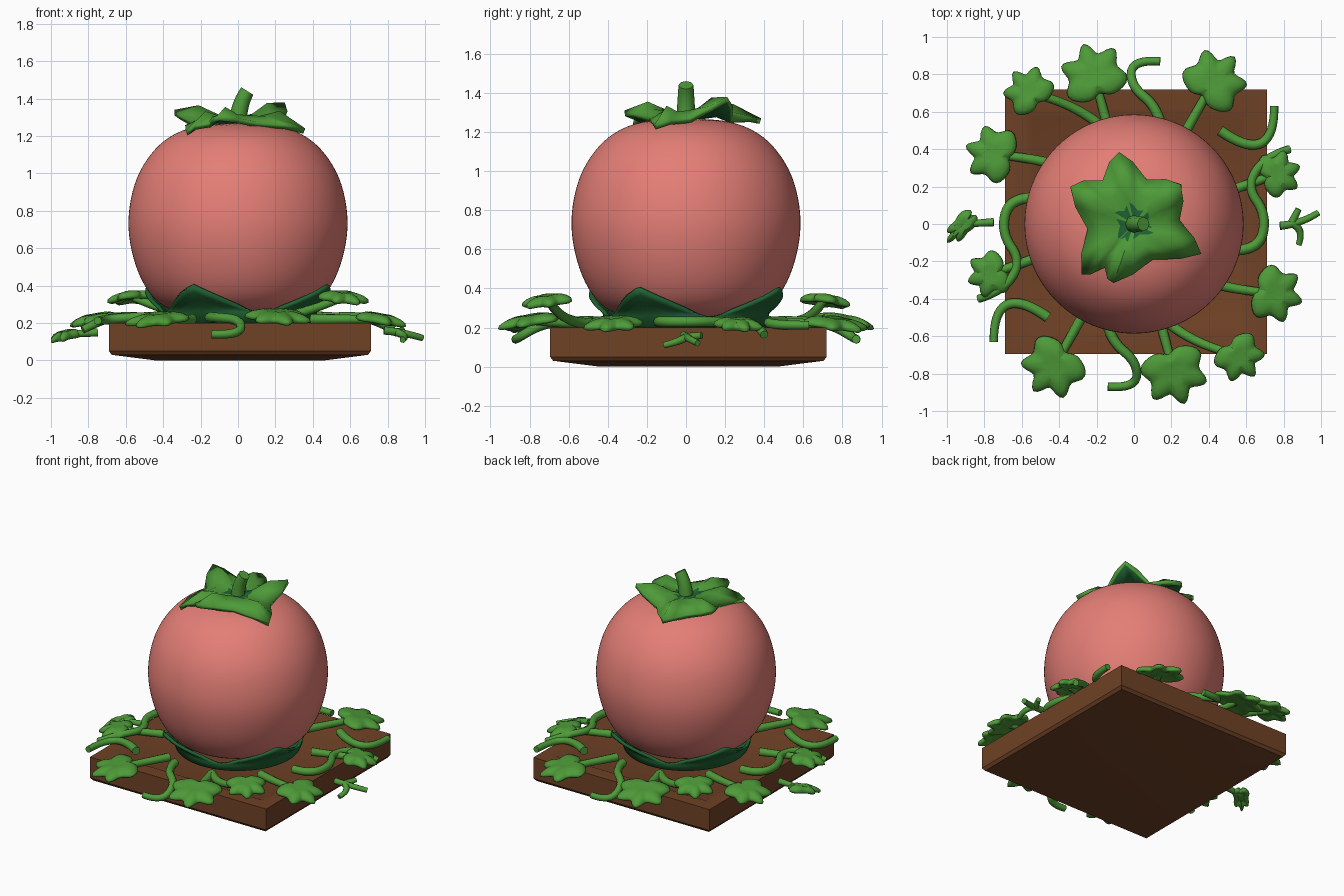
import bpy, bmesh, math
from mathutils import Matrix, Vector

if "Cube" in bpy.data.objects:
    bpy.data.objects.remove(bpy.data.objects["Cube"])


def material(name, rgb):
    m = bpy.data.materials.new(name)
    m.diffuse_color = (*rgb, 1)
    m.use_nodes = True
    m.node_tree.nodes["Principled BSDF"].inputs["Base Color"].default_value = m.diffuse_color
    return m


PINK = material("tomato pink", (0.775, 0.209, 0.181))
GREEN = material("leaf green", (0.076, 0.325, 0.040))
DARK = material("dark green", (0.0144, 0.127, 0.034))
BROWN = material("soil brown", (0.162, 0.054, 0.019))


def shade(ob, angle):
    bpy.ops.object.select_all(action="DESELECT")
    ob.select_set(True)
    bpy.context.view_layer.objects.active = ob
    if ob.type == "CURVE":
        bpy.ops.object.convert(target="MESH")
    bpy.ops.object.shade_smooth_by_angle(angle=math.radians(angle))


def finish(name, bm, mats, angle=60, solid=0, offset=0, mat_offset=0, subsurf=0):
    me = bpy.data.meshes.new(name)
    bm.to_mesh(me)
    bm.free()
    ob = bpy.data.objects.new(name, me)
    bpy.context.collection.objects.link(ob)
    for m in mats:
        me.materials.append(m)
    if solid:
        s = ob.modifiers.new("thickness", "SOLIDIFY")
        s.thickness, s.offset = solid, offset
        s.material_offset = mat_offset
    if subsurf:
        s = ob.modifiers.new("smooth", "SUBSURF")
        s.levels = s.render_levels = subsurf
    shade(ob, angle)


def bridge(bm, rings):
    """Quads between successive closed rings of vertices."""
    for a, b in zip(rings, rings[1:]):
        n = len(a)
        for i in range(n):
            bm.faces.new((a[i], b[i], b[(i + 1) % n], a[(i + 1) % n]))


def fan(bm, ring, co):
    """Close a ring with triangles to a centre point."""
    c = bm.verts.new(co)
    return [bm.faces.new((c, ring[i], ring[(i + 1) % len(ring)])) for i in range(len(ring))]


def fix(bm):
    bmesh.ops.recalc_face_normals(bm, faces=bm.faces)


def circle(bm, r, z, n):
    return [bm.verts.new((r * math.cos(math.tau * i / n), r * math.sin(math.tau * i / n), z))
            for i in range(n)]


# Tray: square slab with a chamfered underside and a sunken top
bm = bmesh.new()
rings = []
for h, z in [(0.45, 0), (0.685, 0.03), (0.70, 0.05), (0.70, 0.20), (0.60, 0.20), (0.55, 0.175)]:
    rings.append([bm.verts.new((0.01 + sx * h, 0.012 + sy * h * 1.01, z))
                  for sx, sy in ((-1, -1), (1, -1), (1, 1), (-1, 1))])
bridge(bm, rings)
bm.faces.new(rings[0])
bm.faces.new(rings[-1])
fix(bm)
finish("soil_tray", bm, [BROWN], 30)

# Tomato body: lathed profile (z, radius)
PROFILE = [(0.235, 0.25), (0.28, 0.40), (0.36, 0.485), (0.5, 0.555), (0.68, 0.594), (0.82, 0.588),
           (0.98, 0.551), (1.11, 0.47), (1.2, 0.375), (1.26, 0.23)]


def tomato_radius(z):
    for (a, ra), (b, rb) in zip(PROFILE, PROFILE[1:]):
        if a <= z <= b:
            return ra + (rb - ra) * (z - a) / (b - a)


bm = bmesh.new()
rings = [circle(bm, r, z, 32) for z, r in PROFILE]
bridge(bm, rings)
fan(bm, rings[0], (0, 0, 0.235))
fan(bm, rings[-1], (0, 0, 1.27))
fix(bm)
finish("tomato", bm, [PINK], 80, subsurf=2)

# Lower calyx: cup hugging the tomato, with four upturned points
bm = bmesh.new()
rings = [circle(bm, 0.30, 0.175, 96), circle(bm, 0.40, 0.215, 96)]
for k in range(1, 6):
    ring = []
    for i in range(96):
        a = math.tau * i / 96
        peak = 1 - abs((math.degrees(a) + 72) % 90 - 45) / 45
        z = 0.235 + (0.022 + 0.15 * peak ** 1.5) * k / 5
        r = max(tomato_radius(z) + 0.012, 0.41) + 0.02 * peak * k / 5
        ring.append(bm.verts.new((r * math.cos(a), r * math.sin(a), z)))
    rings.append(ring)
bridge(bm, rings)
fix(bm)
finish("lower_calyx", bm, [DARK], solid=0.02)

# Top calyx: star of arched leaves, light above and dark below
TIPS = [Vector(t) for t in ((0.36, -0.16, 1.24), (0.25, 0.21, 1.38), (-0.08, 0.385, 1.27),
                            (-0.34, 0.2, 1.34), (-0.28, -0.27, 1.23), (-0.11, -0.315, 1.31))]
star = []
for i, tip in enumerate(TIPS):
    nxt = TIPS[(i + 1) % len(TIPS)]
    valley = (tip + nxt) / 2 * 0.8
    valley.z = 1.275
    for p, q in ((tip, valley), (valley, nxt)):
        side = p.lerp(q, 0.5) * 1.07
        side.z = (p.z + q.z) / 2 + 0.005
        star += [p, side]
bm = bmesh.new()
rings = []
for t, z, mix, ridge in ((0.3, 1.30, 0.1, 0.01), (0.62, 1.325, 0.3, 0.035), (1, 0, 1, 0)):
    rings.append([bm.verts.new((p.x * t, p.y * t, z * (1 - mix) + p.z * mix + ridge * (i % 4 == 0)))
                  for i, p in enumerate(star)])
bridge(bm, rings)
for i, f in enumerate(fan(bm, rings[0], (0, 0, 1.285))):
    f.material_index = 1 if i % 4 else 0
for f in bm.faces:
    f.normal_update()
    if f.normal.z < 0:
        f.normal_flip()
finish("top_calyx", bm, [GREEN, DARK], solid=0.03, offset=-1, mat_offset=1)


def tubes(name, paths, width):
    """Bent tapering tubes through control points (x, y, z)."""
    cu = bpy.data.curves.new(name, "CURVE")
    cu.dimensions = "3D"
    cu.bevel_depth, cu.bevel_resolution = width, 2
    cu.use_fill_caps, cu.resolution_u = True, 6
    for pts in paths:
        s = cu.splines.new("NURBS")
        s.points.add(len(pts) - 1)
        for i, p in enumerate(pts):
            s.points[i].co = (*p, 1)
            s.points[i].radius = 1.1 - 0.25 * i / (len(pts) - 1)
        s.order_u, s.use_endpoint_u = 3, True
    cu.materials.append(GREEN)
    ob = bpy.data.objects.new(name, cu)
    bpy.context.collection.objects.link(ob)
    shade(ob, 60)


# Stem on top of the tomato
tubes("stem", [[(0, 0, 1.26), (0, 0, 1.36), (0.05, 0, 1.44)]], 0.045)

# Leaves and vines repeat after half a turn: x, y, z, radius, turn from outward, stalk bend
LEAVES = [(-0.42, -0.75, 0.225, 0.185, -10, 0.0), (0.21, -0.78, 0.24, 0.19, 3, 0.0),
          (0.555, -0.70, 0.34, 0.145, 0, 0.2), (0.74, -0.37, 0.225, 0.165, 10, 0.1),
          (0.76, 0.265, 0.22, 0.135, 0, 0.0)]
# Curling runners, flat (x, y); their height drops away beyond the tray
RUNNERS = [[(0.15, 0.50), (0.13, 0.62), (-0.02, 0.74), (-0.01, 0.88), (0.14, 0.87)],
           [(0.46, 0.50), (0.60, 0.40), (0.75, 0.46), (0.75, 0.63)],
           [(0.54, -0.14), (0.67, -0.14), (0.71, 0.05), (0.60, 0.20), (0.70, 0.36), (0.83, 0.40)]]


def height(x, y):
    return 0.23 - 0.6 * max(0, max(abs(x), abs(y)) - 0.72)


vines = []
for s in (1, -1):
    for path in RUNNERS:
        vines.append([(s * x, s * y, height(x, y)) for x, y in path])
    for x, y, z, size, turn, bend in LEAVES:
        root = Matrix.Rotation(-2 * bend, 3, "Z") @ Vector((x, y, 0)).normalized() * 0.5
        vines.append([(s * root.x, s * root.y, 0.22),
                      (s * (0.75 * x + bend * y), s * (0.75 * y - bend * x), 0.22),
                      (s * x, s * y, z - 0.005)])
tubes("vines", vines, 0.026)

# Thin forked sprig at the right and short stalk at the left
tubes("sprigs", [[(0.78, -0.01, 0.16), (0.89, 0.0, 0.15), (0.985, 0.06, 0.12)],
                 [(0.85, 0.0, 0.15), (0.91, -0.03, 0.13), (0.88, -0.11, 0.11)],
                 [(0.84, 0.0, 0.15), (0.88, 0.08, 0.16)],
                 [(-0.75, 0.01, 0.15), (-0.90, 0.0, 0.14)]], 0.02)

# Lobed leaf outline: angle from the tip, radius (mirrored for the other side)
LOBES = [(0, 1.16), (14, 0.88), (24, 0.66), (38, 0.92), (52, 1.12), (66, 0.86), (78, 0.68),
         (98, 0.97), (116, 0.96), (138, 0.78), (160, 0.66), (180, 0.38)]
OUTLINE = LOBES + [(360 - a, r) for a, r in LOBES[-2:0:-1]]


def leaf(name, x, y, z, size, turn, width=1):
    bm = bmesh.new()
    rings = []
    for t, dz in ((0.5, 0.015), (1, -0.015)):
        rings.append([])
        for a, r in OUTLINE:
            a = math.radians(a)
            rings[-1].append(bm.verts.new((size * r * t * math.cos(a),
                                           size * r * t * math.sin(a) * width, dz)))
    bridge(bm, rings)
    fan(bm, rings[0], (0, 0, 0))
    fix(bm)
    bm.transform(Matrix.Translation((x, y, z))
                 @ Matrix.Rotation(math.atan2(y, x) + math.radians(turn), 4, "Z")
                 @ Matrix.Rotation(math.radians(10), 4, "Y"))
    finish(name, bm, [GREEN], solid=0.04, subsurf=1)


for s, side in ((1, "front"), (-1, "back")):
    for i, (x, y, z, size, turn, _) in enumerate(LEAVES):
        leaf(f"{side}_leaf_{i + 1}", s * x, s * y, z, size, turn)
leaf("left_drooping_leaf", -0.91, 0.0, 0.135, 0.135, 48, 0.42)
